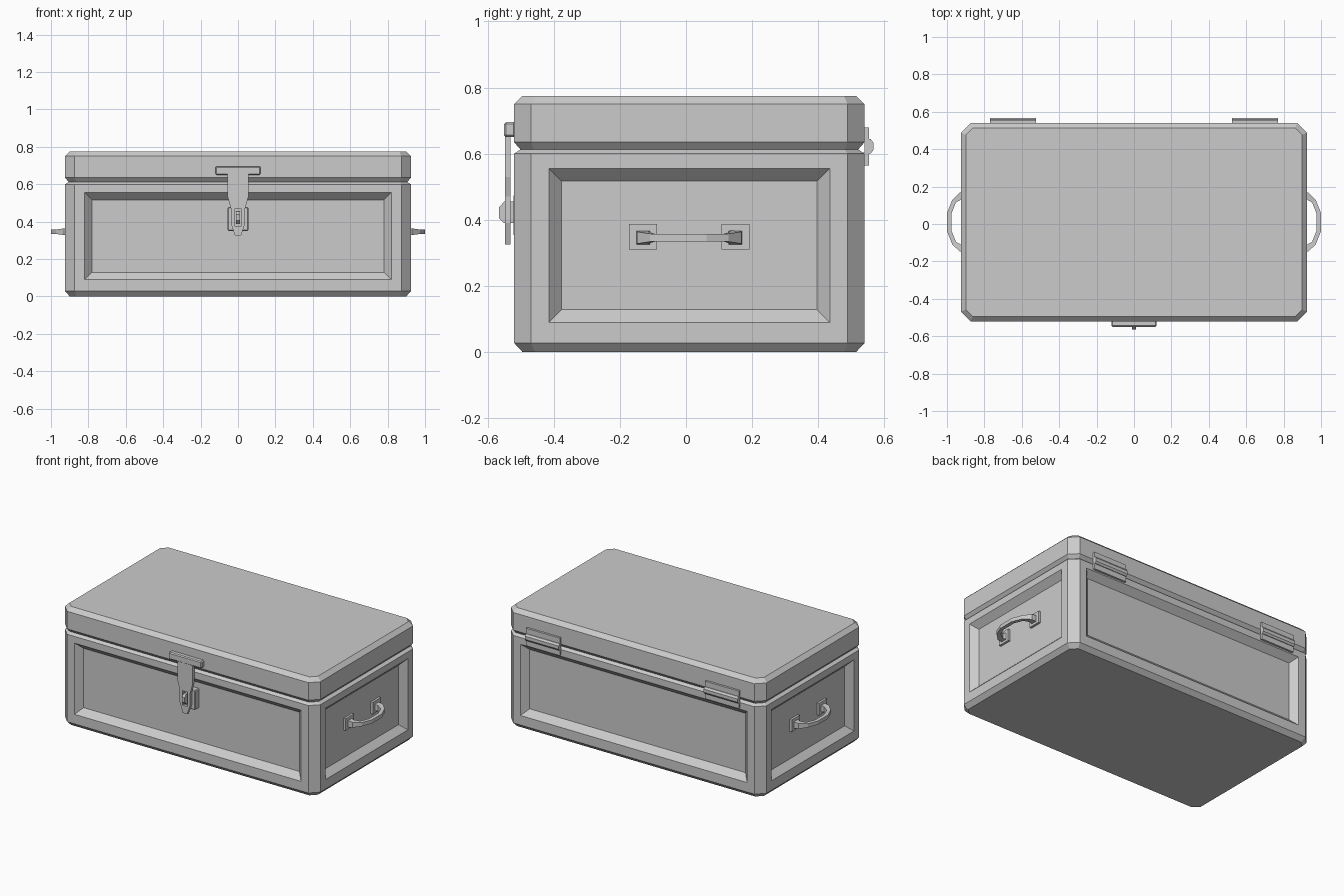
import bpy, bmesh
from mathutils import Vector

cube = bpy.data.objects.get("Cube")
if cube:
    bpy.data.objects.remove(cube, do_unlink=True)

grey = bpy.data.materials.new("plain grey")
grey.use_nodes = True
COLOUR = (0.6, 0.6, 0.6, 1)
grey.diffuse_color = COLOUR
grey.node_tree.nodes["Principled BSDF"].inputs["Base Color"].default_value = COLOUR

CY = 0.01              # centre of the box in y
HX, HY, CUT = 0.925, 0.53, 0.052


def finish(name, bm):
    bmesh.ops.recalc_face_normals(bm, faces=bm.faces)
    mesh = bpy.data.meshes.new(name)
    bm.to_mesh(mesh)
    bm.free()
    mesh.materials.append(grey)
    obj = bpy.data.objects.new(name, mesh)
    bpy.context.collection.objects.link(obj)
    return obj


def loft(rings):
    """Closed skin through rings of equal point count, capped at both ends."""
    bm = bmesh.new()
    loops = [[bm.verts.new(p) for p in ring] for ring in rings]
    n = len(loops[0])
    for a, b in zip(loops, loops[1:]):
        for i in range(n):
            j = (i + 1) % n
            bm.faces.new((a[i], a[j], b[j], b[i]))
    bm.faces.new(loops[0][::-1])
    bm.faces.new(loops[-1])
    bmesh.ops.recalc_face_normals(bm, faces=bm.faces)
    return bm


def box_ring(z, inset):
    """Rectangle with cut corners."""
    x, y = HX - inset, HY - inset
    c = CUT - inset * 0.59
    quarter = [(x, y - c), (x - c, y)]
    pts = quarter + [(-a, b) for a, b in quarter[::-1]]
    pts += [(-a, -b) for a, b in pts]
    return [(a, b + CY, z) for a, b in pts]


def prism(profile, axis, lo, hi):
    """Extrude a 2D profile along x or y."""
    if axis == "x":
        return loft([[(t, a, b) for a, b in profile] for t in (lo, hi)])
    return loft([[(a, t, b) for a, b in profile] for t in (lo, hi)])


def block(name, x0, x1, y0, y1, z0, z1, bevel=0.0):
    bm = prism([(x0, z0), (x1, z0), (x1, z1), (x0, z1)], "y", y0, y1)
    if bevel:
        bmesh.ops.bevel(bm, geom=bm.edges[:], offset=bevel, segments=1, affect="EDGES")
    return finish(name, bm)


# Box body with sunken panels on its four sides
bm = loft([box_ring(z, d) for z, d in ((0, 0.026), (0.028, 0), (0.6, 0), (0.613, 0.02))])
sides = [f for f in bm.faces if abs(f.normal.z) < 0.1 and f.calc_area() > 0.2]
bmesh.ops.inset_individual(bm, faces=sides, thickness=0.075)
for v in {v for f in sides for v in f.verts}:
    v.co.z += 0.009
bmesh.ops.inset_individual(bm, faces=sides, thickness=0.055, depth=-0.04)
finish("box_body", bm)

# Lid with bevelled rims
finish("lid", loft([box_ring(z, d) for z, d in
                    ((0.612, 0.02), (0.635, 0), (0.75, 0), (0.775, 0.026))]))

# Carrying handles on both ends: two foot plates and a bent grip each
half_path = [(0.89, 0.138, 0.022), (0.925, 0.141, 0.018), (0.962, 0.112, 0.012),
             (0.987, 0.05, 0.012)]
path = half_path + [(x, -y, w) for x, y, w in half_path[::-1]]
for side, s in (("left", 1), ("right", -1)):
    for end, e in (("front", -1), ("back", 1)):
        mid = CY + e * 0.14
        xs = sorted((s * 0.88, s * 0.9))
        block(f"{side}_{end}_handle_plate", *xs, mid - 0.042, mid + 0.042, 0.31, 0.388)
    rings = []
    for i, (x, y, w) in enumerate(path):
        before = Vector(path[max(i - 1, 0)][:2])
        after = Vector(path[min(i + 1, len(path) - 1)][:2])
        t = (after - before).normalized()
        nx, ny = t.y * w, -t.x * w
        rings.append([(s * (x + k * nx), CY + y + k * ny, 0.346 + h * w)
                      for k, h in ((-1, -1), (1, -1), (1, 1), (-1, 1))])
    finish(f"{side}_handle_grip", loft(rings))

# Latch: crossbar on the lid, slotted strap, mounting block and staple
block("latch_crossbar", -0.12, 0.12, -0.55, -0.515, 0.65, 0.696, 0.006)
half = [(0, 0.69), (0.055, 0.69), (0.055, 0.53), (0.038, 0.47), (0.038, 0.39),
        (0.016, 0.325), (0, 0.325), (0, 0.375), (0.017, 0.375), (0.017, 0.47), (0, 0.47)]
bm = prism(half, "y", -0.548, -0.53)
seam = [f for f in bm.faces if all(abs(v.co.x) < 1e-5 for v in f.verts)]
bmesh.ops.delete(bm, geom=seam, context="FACES_ONLY")
copy = bmesh.ops.duplicate(bm, geom=bm.verts[:] + bm.edges[:] + bm.faces[:])["geom"]
for v in copy:
    if isinstance(v, bmesh.types.BMVert):
        v.co.x *= -1
bmesh.ops.remove_doubles(bm, verts=bm.verts[:], dist=1e-5)
finish("latch_strap", bm)
block("latch_block", -0.055, 0.055, -0.522, -0.475, 0.35, 0.478, 0.005)
staple = [(-0.5, 0.39), (-0.55, 0.39), (-0.565, 0.405), (-0.565, 0.438),
          (-0.55, 0.455), (-0.5, 0.455)]
finish("latch_staple", prism(staple, "x", -0.01, 0.01))

# Hinges on the back: two leaves and a six-sided barrel each
barrel = [(0.54, 0.6), (0.558, 0.6), (0.567, 0.612), (0.567, 0.633),
          (0.558, 0.645), (0.54, 0.645)]
for side, s in (("left", 1), ("right", -1)):
    xs = sorted((s * 0.525, s * 0.77))
    block(f"{side}_hinge_lower_leaf", *xs, 0.535, 0.554, 0.565, 0.603)
    block(f"{side}_hinge_upper_leaf", *xs, 0.535, 0.554, 0.642, 0.68)
    finish(f"{side}_hinge_barrel", prism(barrel, "x", *xs))
